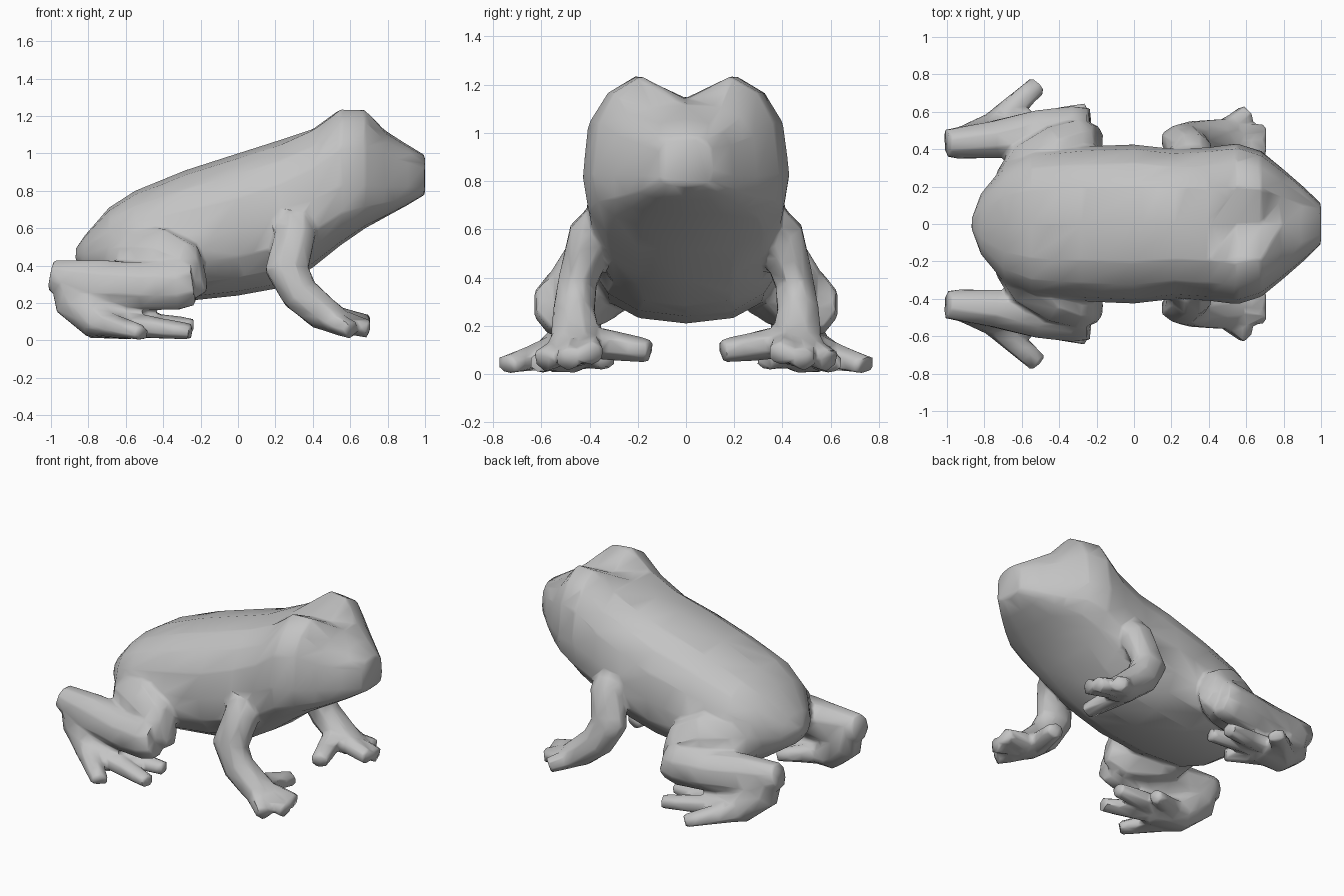
import bpy, bmesh, math
from mathutils import Vector

skin = bpy.data.materials.new("grey_skin")
skin.diffuse_color = (0.55, 0.55, 0.55, 1)


def loft(bm, rings):
    """Skin a list of point rings and cap both ends."""
    vs = [[bm.verts.new(p) for p in r] for r in rings]
    n = len(vs[0])
    new = []
    for a, b in zip(vs, vs[1:]):
        for i in range(n):
            new.append(bm.faces.new((a[i], a[(i + 1) % n], b[(i + 1) % n], b[i])))
    new.append(bm.faces.new(vs[0]))
    new.append(bm.faces.new(vs[-1][::-1]))
    bmesh.ops.recalc_face_normals(bm, faces=new)


def tube(bm, pts, sides=8):
    """Limb through points (x, y, z, half_width, half_height), built on both sides."""
    ps = [Vector(p[:3]) for p in pts]
    rings = []
    for i, p in enumerate(pts):
        d = (ps[min(i + 1, len(ps) - 1)] - ps[max(i - 1, 0)]).normalized()
        ref = Vector((0, 1, 0)) if abs(d.y) < 0.75 else Vector((1, 0, 0))
        side = (ref - d * d.dot(ref)).normalized()
        up = d.cross(side)
        ring = []
        for k in range(sides):
            a = 2 * math.pi * (k + 0.5) / sides
            q = ps[i] + side * (p[3] * 1.08 * math.cos(a)) + up * (p[4] * 1.08 * math.sin(a))
            q.z = max(q.z, 0.004 + 0.002 * math.sin(a))
            ring.append(q)
        rings.append(ring)
    loft(bm, rings)
    loft(bm, [[(q.x, -q.y, q.z) for q in r] for r in rings])


bm = bmesh.new()

# body and head: x, bottom, top, half width, height of widest point, eye dip, squareness
sections = [
    (-0.868, 0.43, 0.49, 0.03, 0.46, 0, 0.9),
    (-0.82, 0.36, 0.56, 0.16, 0.46, 0, 0.9),
    (-0.69, 0.27, 0.71, 0.32, 0.48, 0, 0.9),
    (-0.55, 0.22, 0.80, 0.39, 0.50, 0, 0.9),
    (-0.28, 0.21, 0.91, 0.415, 0.54, 0, 0.9),
    (0.00, 0.24, 1.00, 0.425, 0.60, 0, 0.9),
    (0.22, 0.28, 1.07, 0.40, 0.66, 0, 0.9),
    (0.40, 0.39, 1.15, 0.41, 0.75, 0.02, 0.85),
    (0.55, 0.51, 1.265, 0.43, 0.83, 0.12, 0.75),
    (0.68, 0.60, 1.27, 0.39, 0.83, 0.13, 0.75),
    (0.79, 0.66, 1.12, 0.30, 0.82, 0.0, 0.6),
    (0.90, 0.72, 1.05, 0.205, 0.82, 0.0, 0.55),
    (1.00, 0.78, 0.99, 0.11, 0.84, 0, 0.5),
]
rings = []
for x, zb, zt, w, zm, dip, sq in sections:
    ring = []
    for k in range(16):
        a = 2 * math.pi * k / 16
        s, c = math.sin(a), math.cos(a)
        s, c = [0 if abs(v) < 1e-6 else v for v in (s, c)]
        y = w * math.copysign(abs(s) ** 0.78, s)
        h = (zt - zm) if c > 0 else (zm - zb)
        z = zm + h * math.copysign(abs(c) ** sq, c)
        if c > 0:
            z -= dip * max(0, 1 - abs(y) / 0.2)
        ring.append((x, y, z))
    rings.append(ring)
loft(bm, rings)

# front legs: arm, then four toes fanning from the wrist
tube(bm, [(0.32, 0.33, 0.70, 0.05, 0.08), (0.31, 0.39, 0.58, 0.095, 0.105),
          (0.26, 0.45, 0.38, 0.08, 0.115), (0.33, 0.465, 0.25, 0.085, 0.10),
          (0.45, 0.46, 0.15, 0.10, 0.09), (0.54, 0.46, 0.10, 0.10, 0.07)])
for tip, wid in [((0.61, 0.59, 0.055), 0.055), ((0.70, 0.49, 0.06), 0.05),
                 ((0.70, 0.39, 0.085), 0.05), ((0.50, 0.15, 0.095), 0.055)]:
    tube(bm, [(0.42, 0.44, 0.14, 0.07, 0.07), (*tip, wid, 0.047)], 6)

# hind legs: thigh, shin, foot, toes
tube(bm, [(-0.70, 0.22, 0.44, 0.06, 0.08), (-0.58, 0.31, 0.42, 0.12, 0.17),
          (-0.42, 0.40, 0.40, 0.13, 0.20), (-0.28, 0.45, 0.36, 0.11, 0.17),
          (-0.19, 0.47, 0.38, 0.06, 0.12)])
tube(bm, [(-0.24, 0.53, 0.30, 0.09, 0.11), (-0.32, 0.53, 0.29, 0.10, 0.125),
          (-0.50, 0.50, 0.29, 0.11, 0.125), (-0.75, 0.45, 0.30, 0.10, 0.13),
          (-1.0, 0.43, 0.35, 0.075, 0.08)])
tube(bm, [(-0.95, 0.43, 0.37, 0.08, 0.06), (-0.87, 0.44, 0.23, 0.09, 0.125),
          (-0.75, 0.48, 0.11, 0.11, 0.105), (-0.56, 0.51, 0.065, 0.12, 0.06)])
for tip, wid in [((-0.51, 0.745, 0.035), 0.055), ((-0.25, 0.60, 0.045), 0.05),
                 ((-0.24, 0.44, 0.075), 0.05), ((-0.45, 0.33, 0.06), 0.045)]:
    tube(bm, [(-0.80, 0.49, 0.11, 0.07, 0.08), (*tip, wid, 0.042)], 6)

me = bpy.data.meshes.new("frog_body_and_legs")
bm.to_mesh(me)
bm.free()
frog = bpy.data.objects.new("frog_body_and_legs", me)
bpy.context.collection.objects.link(frog)
me.materials.append(skin)

# fuse all parts into one skin, soften the joins, then reduce to low-poly
m = frog.modifiers.new("fuse", 'REMESH')
m.mode = 'VOXEL'
m.voxel_size = 0.014
m = frog.modifiers.new("soften", 'SMOOTH')
m.factor, m.iterations = 0.5, 4
m = frog.modifiers.new("low_poly", 'DECIMATE')
m.ratio = 0.03
frog.select_set(True)
bpy.context.view_layer.objects.active = frog
for name in [m.name for m in frog.modifiers]:
    bpy.ops.object.modifier_apply(modifier=name)
bpy.ops.object.shade_smooth_by_angle(angle=math.radians(60))
